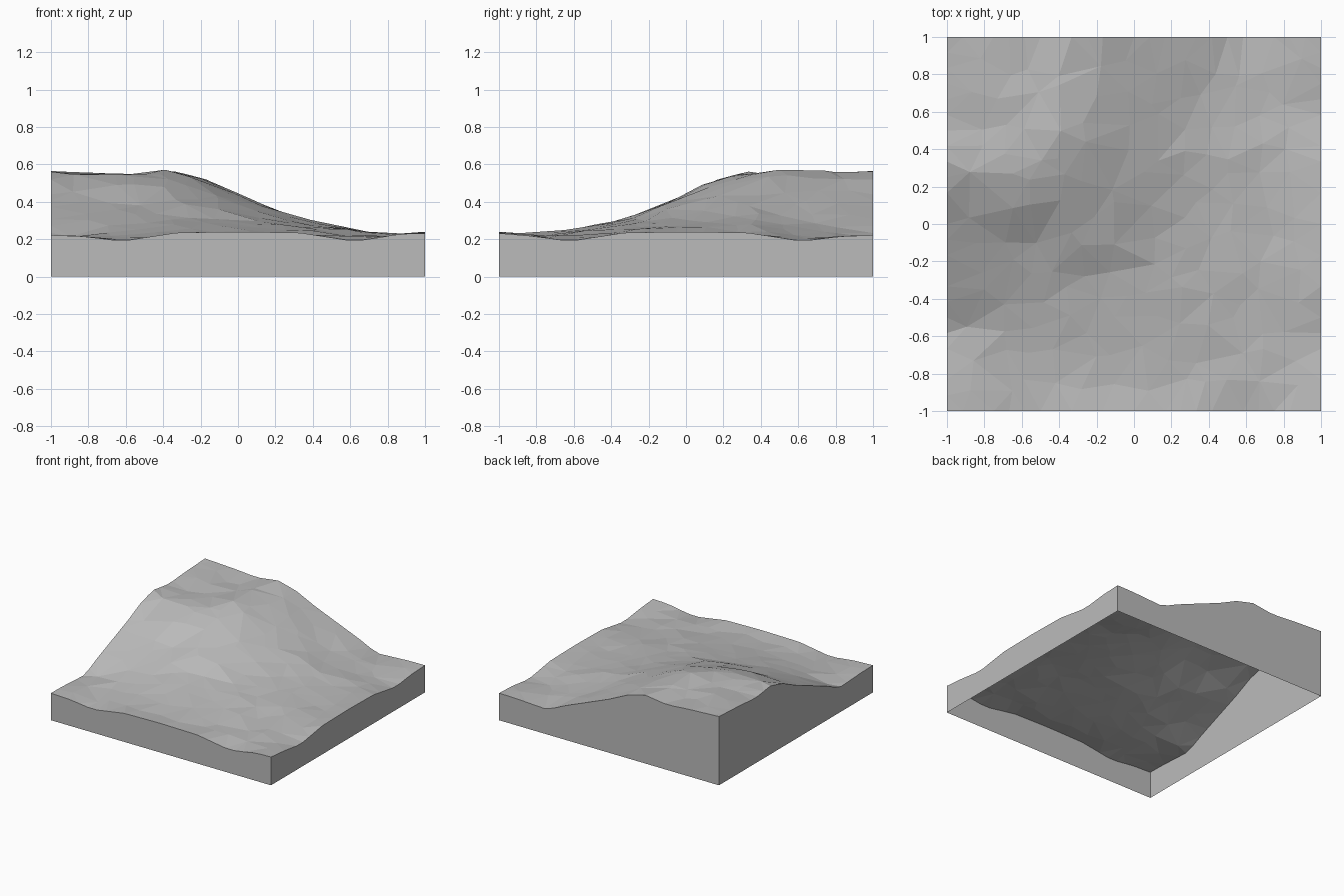
import bpy, bmesh, math, random
from mathutils import Vector, noise
from mathutils.geometry import delaunay_2d_cdt

if "Cube" in bpy.data.objects:
    bpy.data.objects.remove(bpy.data.objects["Cube"])
random.seed(4)

# Height from the high corner outwards, and along the two low edges
SLOPE = [(0, .565), (.3, .55), (.47, .535), (.67, .562), (.83, .52), (1, .44),
         (1.2, .36), (1.4, .28), (1.56, .205), (1.8, .217), (2, .222)]
LOW_EDGE = [(-1, .222), (-.82, .215), (-.62, .19), (-.33, .235), (0, .24),
            (.33, .235), (.62, .19), (.82, .217), (1, .232)]


def sample(profile, t):
    for (t0, h0), (t1, h1) in zip(profile, profile[1:]):
        if t <= t1:
            return h0 + (h1 - h0) * (t - t0) / (t1 - t0)
    return profile[-1][1]


def height(x, y):
    a, b = x + 1, 1 - y
    # Squarish plateau and cliff
    h = sample(SLOPE, (a ** 4 + b ** 4) ** .25)
    # Gentle foot spreading along the diagonal
    d = math.hypot(a, b)
    if d > 0:
        spread = 1 + .48 * max(0, 2 * a * b / d ** 2) ** 1.3
        h = max(h, min(.4, .2 + .2 * (1.6 - d / spread)))
    # Roughness fades out at the borders
    inset = min(1, 4 * (1 - max(abs(x), abs(y))))
    h += .022 * inset * noise.noise(Vector((x * 4, y * 4, 1)))
    # Low banks along the front and right borders
    for across, along in ((1 + y, x), (1 - x, -y)):
        w = max(0, 1 - across / .28)
        w = w * w * (3 - 2 * w)
        h += (sample(LOW_EDGE, along) - h) * w
    return h


# Irregular triangulated ground
CELLS, RIM = 13, 24
ring = [-1 + 2 * i / RIM for i in range(RIM)]
border = ([(t, -1) for t in ring] + [(1, t) for t in ring]
          + [(-t, 1) for t in ring] + [(-1, -t) for t in ring])
step = 2 / CELLS
inner = [(-1 + step * (i + random.uniform(-.36, .36)),
          -1 + step * (j + random.uniform(-.36, .36)))
         for i in range(1, CELLS) for j in range(1, CELLS)]
points = [Vector(p) for p in border + inner]
rim = [(i, (i + 1) % len(border)) for i in range(len(border))]
flat, _, tris, *_ = delaunay_2d_cdt(points, rim, [], 1, 1e-5)

stone = bpy.data.materials.new("grey stone")
stone.use_nodes = True
grey = (.5, .5, .5, 1)
stone.diffuse_color = grey
stone.node_tree.nodes["Principled BSDF"].inputs["Base Color"].default_value = grey


def add_object(name, verts, faces):
    mesh = bpy.data.meshes.new(name)
    mesh.from_pydata(verts, [], faces)
    mesh.materials.append(stone)
    obj = bpy.data.objects.new(name, mesh)
    bpy.context.collection.objects.link(obj)


add_object("hillside_ground", [(p.x, p.y, height(p.x, p.y)) for p in flat], tris)

# Side walls, open underneath
n = len(border)
wall = [(x, y, height(x, y)) for x, y in border] + [(x, y, 0) for x, y in border]
add_object("side_walls", wall, [(i + n, j + n, j, i) for i, j in rim])
